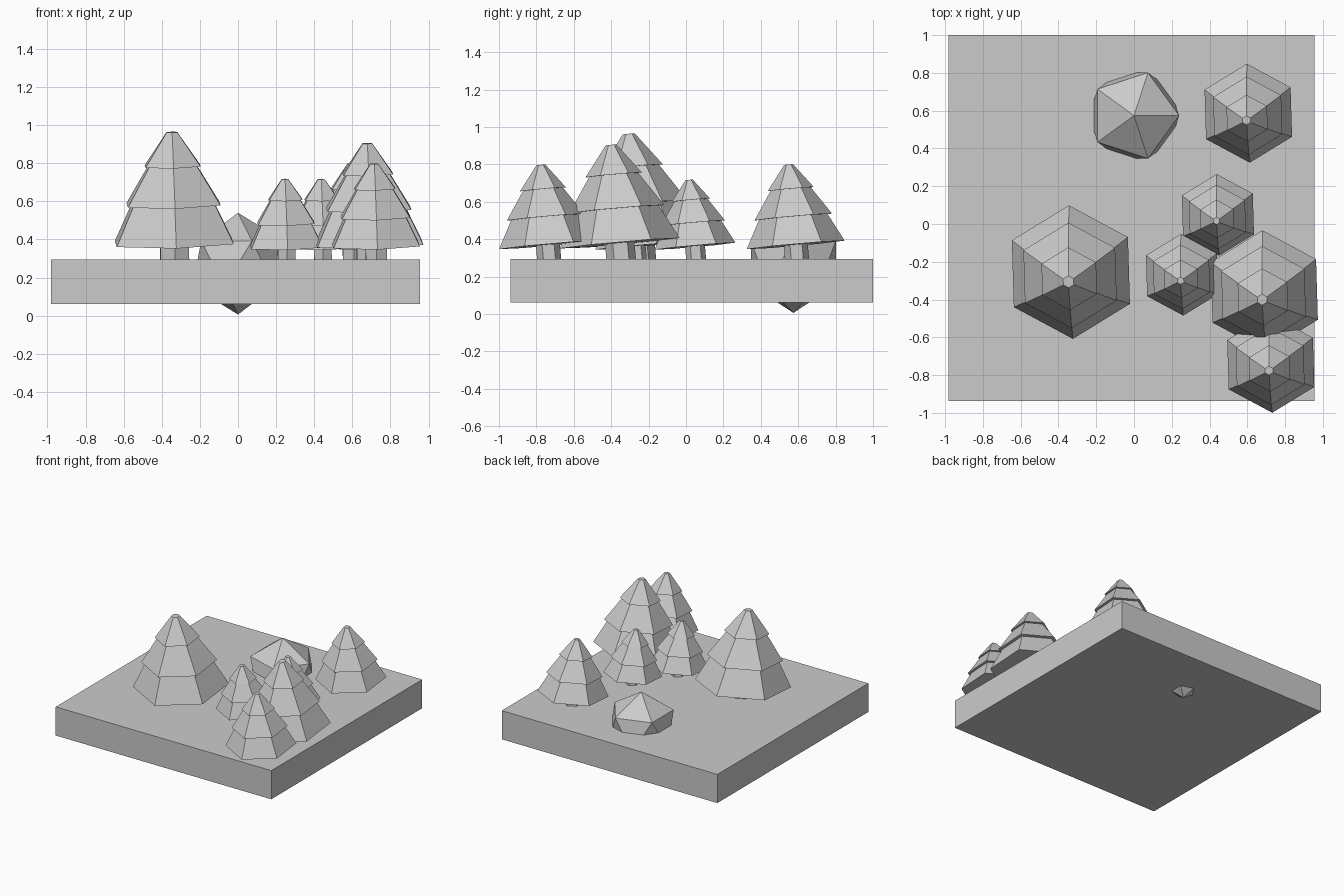
import bpy, bmesh
from math import radians, cos, sin, pi

if "Cube" in bpy.data.objects:
    bpy.data.objects.remove(bpy.data.objects["Cube"])

SIDES = 6


def lathe(name, profile, parent_loc, scale, rot):
    """Closed six-sided solid swept from a (radius, height) profile."""
    bm = bmesh.new()
    rings = [[bm.verts.new((r * cos(pi / 2 + 2 * pi * i / SIDES),
                            r * sin(pi / 2 + 2 * pi * i / SIDES), h))
              for i in range(SIDES)] for r, h in profile]
    for a, b in zip(rings, rings[1:]):
        for i in range(SIDES):
            j = (i + 1) % SIDES
            bm.faces.new((a[i], a[j], b[j], b[i]))
    bm.faces.new(rings[0][::-1])
    bm.faces.new(rings[-1])
    bmesh.ops.recalc_face_normals(bm, faces=bm.faces)
    mesh = bpy.data.meshes.new(name)
    bm.to_mesh(mesh)
    bm.free()
    ob = bpy.data.objects.new(name, mesh)
    bpy.context.collection.objects.link(ob)
    ob.location, ob.scale, ob.rotation_euler = parent_loc, (scale,) * 3, rot
    return ob


# Square ground slab
bpy.ops.mesh.primitive_cube_add(size=1, location=(-0.013, 0.031, 0.177))
slab = bpy.context.object
slab.name = "ground_slab"
slab.scale = (1.938, 1.938, 0.233)

# Boulder sunk through the slab
bpy.ops.mesh.primitive_ico_sphere_add(subdivisions=1, radius=0.267,
                                      location=(0.0, 0.574, 0.273))
bpy.context.object.name = "boulder"

# Tree profiles, for a lowest tier of radius 1
TRUNK = [(0.245, -0.3), (0.245, 0.3)]
FOLIAGE = [(1.0, 0.15), (0.70, 0.72), (0.79, 0.72),
           (0.41, 1.29), (0.47, 1.29), (0.09, 1.79)]

# Trees: x, y, radius of the lowest tier
TREES = [(-0.333, -0.25, 0.355), (0.255, -0.266, 0.217), (0.445, 0.051, 0.217),
         (0.691, -0.35, 0.322), (0.725, -0.735, 0.262), (0.606, 0.590, 0.263)]
LEAN = (radians(5), radians(-1.4), radians(1.6))

for n, (x, y, r) in enumerate(TREES, 1):
    loc = (x, y, 0.33)
    lathe(f"tree_trunk_{n}", TRUNK, loc, r, LEAN)
    lathe(f"tree_foliage_{n}", FOLIAGE, loc, r, LEAN)
